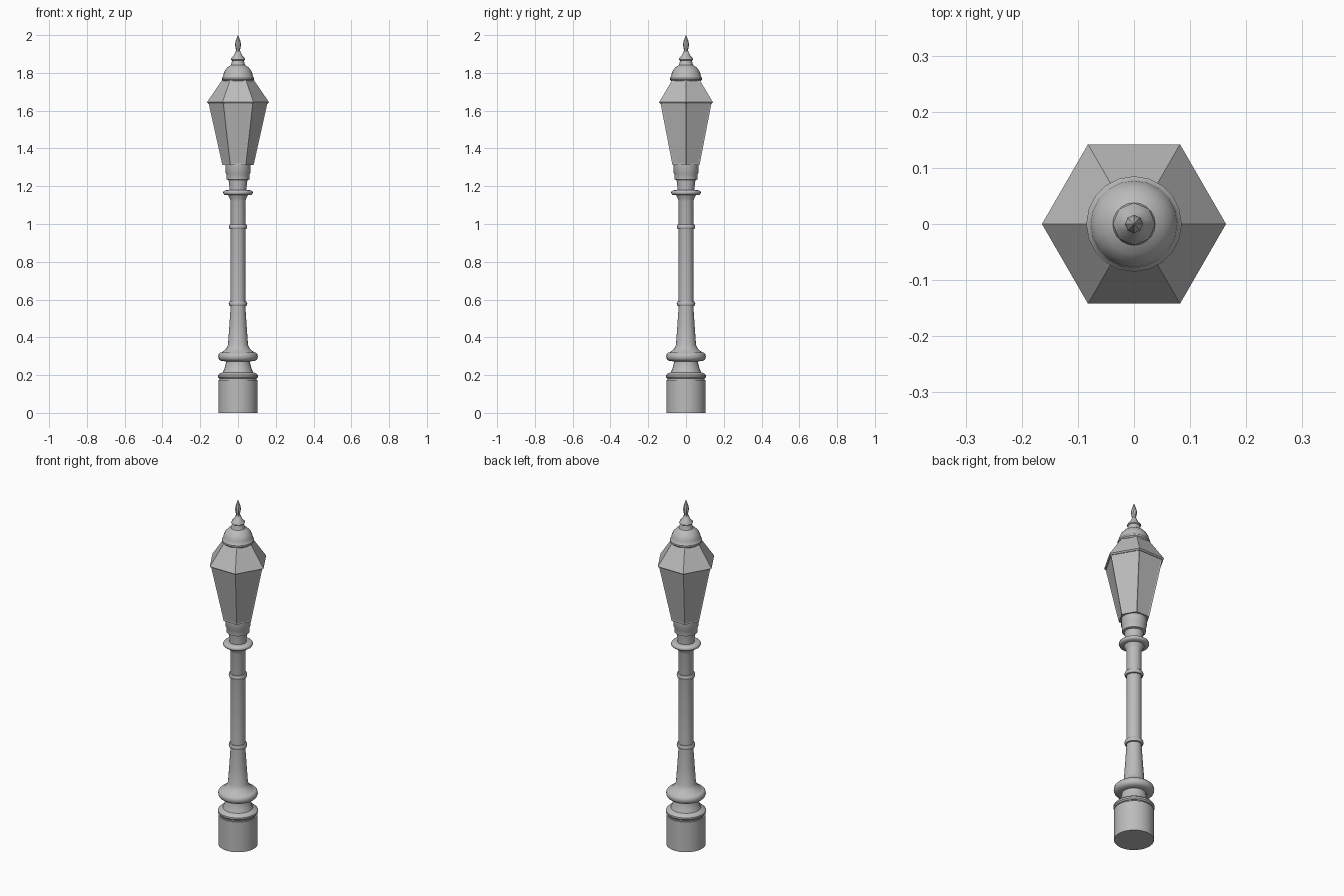
import bpy
import bmesh
from math import cos, sin, tau, radians

cube = bpy.data.objects.get("Cube")
if cube:
    bpy.data.objects.remove(cube, do_unlink=True)

grey = bpy.data.materials.new("grey_metal")
grey.use_nodes = True
colour = (0.5, 0.5, 0.5, 1)
grey.diffuse_color = colour
grey.node_tree.nodes["Principled BSDF"].inputs["Base Color"].default_value = colour


def lathe(name, profile, sides, smooth=True, inset=0):
    """Closed turned part from (radius, height) pairs, first vertex on +x."""
    bm = bmesh.new()
    rings = [[bm.verts.new((r * cos(tau * i / sides), r * sin(tau * i / sides), z))
              for i in range(sides)] for r, z in profile]
    walls = []
    for low, high in zip(rings, rings[1:]):
        for i in range(sides):
            j = (i + 1) % sides
            walls.append(bm.faces.new((low[i], low[j], high[j], high[i])))
    bm.faces.new(rings[0][::-1])
    bm.faces.new(rings[-1])
    bm.normal_update()
    if inset:
        bmesh.ops.inset_individual(bm, faces=walls, thickness=inset, depth=-0.002)
    mesh = bpy.data.meshes.new(name)
    bm.to_mesh(mesh)
    bm.free()
    mesh.materials.append(grey)
    obj = bpy.data.objects.new(name, mesh)
    bpy.context.collection.objects.link(obj)
    if smooth:
        bpy.ops.object.select_all(action='DESELECT')
        obj.select_set(True)
        bpy.context.view_layer.objects.active = obj
        bpy.ops.object.shade_smooth_by_angle(angle=radians(40))
    return obj


def bead(name, radius, z, height, core, sides=24):
    """Rounded ring around the post."""
    steps = 6
    lathe(name, [(core + (radius - core) * sin(tau / 2 * k / steps) ** 0.6 if 0 < k < steps else core,
                  z - height / 2 * cos(tau / 2 * k / steps)) for k in range(steps + 1)], sides)


# Base and lower mouldings
lathe("base_drum", [(0.104, 0), (0.104, 0.175)], 24)
lathe("base_groove", [(0.097, 0.17), (0.097, 0.19)], 24)
lathe("base_moulding", [(0.1, 0.183), (0.106, 0.19), (0.106, 0.2), (0.098, 0.208),
                        (0.08, 0.215), (0.07, 0.24), (0.064, 0.265), (0.064, 0.285)], 24)
bead("base_bead", 0.105, 0.298, 0.05, 0.07)

# Post
lathe("post", [(0.098, 0.31), (0.08, 0.325), (0.062, 0.34), (0.053, 0.36), (0.046, 0.46),
               (0.039, 0.565), (0.039, 1.12), (0.044, 1.135), (0.054, 1.155)], 24)
for name, z in (("lower_post_ring", 0.578), ("upper_post_ring", 0.985)):
    bead(name, 0.049, z, 0.026, 0.038)
bead("collar_ring", 0.079, 1.166, 0.028, 0.05)

# Lantern holder
lathe("holder_neck", [(0.045, 1.17), (0.046, 1.2), (0.05, 1.235)], 24)
lathe("holder_cup", [(0.05, 1.232), (0.061, 1.236), (0.062, 1.265), (0.066, 1.272),
                     (0.066, 1.316)], 24)

# Six-sided lantern with shallow recessed panes, and its roof
lathe("lantern_body", [(0.083, 1.313), (0.157, 1.645)], 6, smooth=False, inset=0.01)
lathe("lantern_roof", [(0.157, 1.638), (0.164, 1.645), (0.084, 1.762)], 6, smooth=False)

# Cap and finial
lathe("cap_dome", [(0.078, 1.757), (0.085, 1.764), (0.085, 1.773), (0.079, 1.779),
                   (0.077, 1.795), (0.068, 1.815), (0.054, 1.831), (0.038, 1.841),
                   (0.032, 1.86), (0.031, 1.875)], 20)
lathe("cap_cone", [(0.03, 1.863), (0.038, 1.87), (0.036, 1.877), (0.021, 1.894),
                   (0.012, 1.915)], 8)
lathe("finial", [(0.008, 1.908), (0.013, 1.93), (0.016, 1.95), (0.012, 1.97),
                 (0.005, 1.99), (0.001, 2)], 8)
